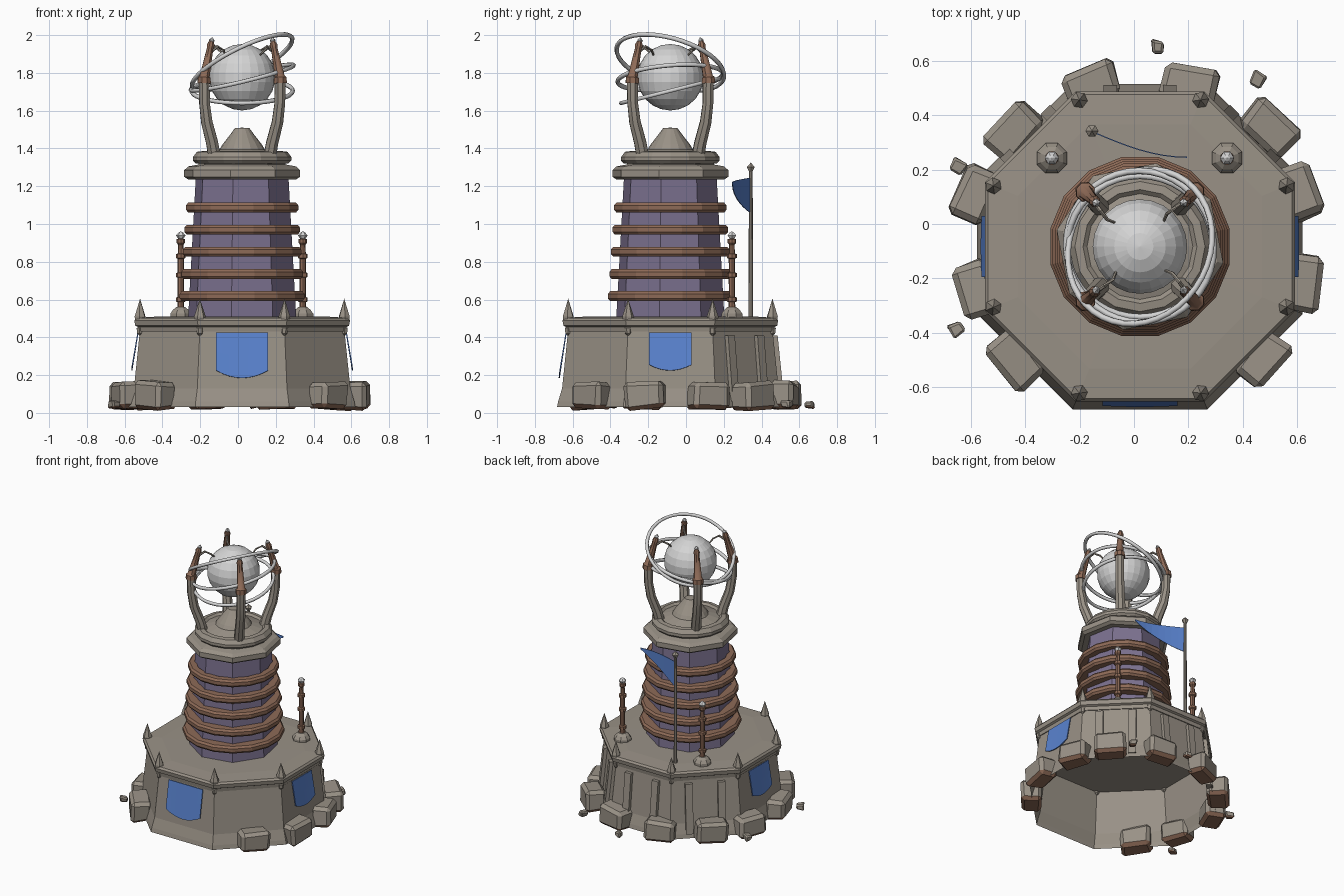
import bpy, bmesh, math, random
from mathutils import Vector, Matrix

if "Cube" in bpy.data.objects:
    bpy.data.objects.remove(bpy.data.objects["Cube"])

random.seed(4)
CX, CY = 0.022, -0.083          # tower axis
OCT = math.cos(math.pi / 8)


def material(name, rgb):
    m = bpy.data.materials.new(name)
    m.diffuse_color = (*rgb, 1)
    m.use_nodes = True
    m.node_tree.nodes["Principled BSDF"].inputs["Base Color"].default_value = m.diffuse_color
    return m


STONE = material("stone", (0.32, 0.285, 0.24))
BROWN = material("copper brown", (0.27, 0.145, 0.095))
PURPLE = material("purple wall", (0.20, 0.165, 0.275))
BLUE = material("blue cloth", (0.10, 0.225, 0.62))
WHITE = material("pale silver", (0.66, 0.66, 0.66))


def add(name, bm, mats, smooth=None):
    bmesh.ops.recalc_face_normals(bm, faces=bm.faces)
    me = bpy.data.meshes.new(name)
    bm.to_mesh(me)
    bm.free()
    for m in (mats if isinstance(mats, (list, tuple)) else [mats]):
        me.materials.append(m)
    ob = bpy.data.objects.new(name, me)
    bpy.context.collection.objects.link(ob)
    if smooth:
        bpy.context.view_layer.objects.active = ob
        ob.select_set(True)
        bpy.ops.object.shade_smooth_by_angle(angle=math.radians(smooth))
        ob.select_set(False)
    return ob


def lathe(name, prof, n, mat, at=(CX, CY), rot=0.0, closed=False, smooth=None):
    """Spin (radius, z) points into an n-sided solid."""
    bm = bmesh.new()
    rings = []
    for r, z in prof:
        a = [rot + 2 * math.pi * k / n for k in range(n)]
        rings.append([bm.verts.new((at[0] + r * math.cos(t), at[1] + r * math.sin(t), z)) for t in a])
    pairs = list(zip(rings, rings[1:])) + ([(rings[-1], rings[0])] if closed else [])
    for lo, hi in pairs:
        for k in range(n):
            j = (k + 1) % n
            bm.faces.new((lo[k], lo[j], hi[j], hi[k]))
    bmesh.ops.remove_doubles(bm, verts=bm.verts, dist=1e-5)
    return add(name, bm, mat, smooth)


def tube(name, pts, radii, n, mat, smooth=40):
    """Sweep an n-gon along a path with one radius per point."""
    bm = bmesh.new()
    pts = [Vector(p) for p in pts]
    rings = []
    for i, p in enumerate(pts):
        d = (pts[min(i + 1, len(pts) - 1)] - pts[max(i - 1, 0)]).normalized()
        u = d.cross(Vector((0.31, 0.87, 0.05))).normalized()
        v = d.cross(u)
        rings.append([bm.verts.new(p + radii[i] * (u * math.cos(t) + v * math.sin(t)))
                      for t in (2 * math.pi * k / n for k in range(n))])
    for lo, hi in zip(rings, rings[1:]):
        for k in range(n):
            j = (k + 1) % n
            bm.faces.new((lo[k], lo[j], hi[j], hi[k]))
    bm.faces.new(rings[0])
    bm.faces.new(rings[-1])
    return add(name, bm, mat, smooth)


def oct_prof(prof):
    """Convert flat-side distances to corner radii."""
    return [(r / OCT, z) for r, z in prof]


# Octagonal base shell, open underneath, and its deck
lathe("base_wall", oct_prof([(0.60, 0.03), (0.594, 0.06), (0.573, 0.13), (0.542, 0.43)]),
      8, STONE, rot=math.pi / 8)
lathe("deck", oct_prof([(0.0, 0.43), (0.548, 0.43), (0.552, 0.455), (0.566, 0.462), (0.571, 0.49),
                        (0.56, 0.503), (0.45, 0.51), (0.0, 0.512)]), 8, STONE, rot=math.pi / 8)

# Corner spikes and the brackets below them
for k in range(8):
    a = math.pi / 8 + k * math.pi / 4
    p = (CX + 0.585 * math.cos(a), CY + 0.585 * math.sin(a))
    lathe("corner_spike", [(0, 0.485), (0.028, 0.485), (0.031, 0.51), (0, 0.605)], 6, STONE, p, a)
    lathe("corner_bracket", [(0, 0.405), (0.016, 0.42), (0.02, 0.45), (0, 0.46)], 6, STONE, p, a)


def wall_point(a, t, z, out):
    """Point on the base wall facing angle a, t sideways, pushed outward."""
    d = 0.573 - (z - 0.13) * 0.031 / 0.30 + out
    return Vector((CX + d * math.cos(a) - t * math.sin(a), CY + d * math.sin(a) + t * math.cos(a), z))


# Vertical ribs on the three rear walls
for deg in (45, 90, 135):
    for t in (-0.11, 0.11):
        bm = bmesh.new()
        vs = [bm.verts.new(wall_point(math.radians(deg), t + s, z, o))
              for z in (0.06, 0.41) for s, o in ((-0.025, -0.02), (0.025, -0.02), (0.025, 0.024), (-0.025, 0.024))]
        bmesh.ops.convex_hull(bm, input=vs)
        add("wall_rib", bm, STONE)

# Hanging banners with rounded lower edge
for deg, w, low, tip in ((-90, 0.138, 0.225, 0.185), (0, 0.112, 0.255, 0.225), (180, 0.112, 0.255, 0.225)):
    bm = bmesh.new()
    cols = []
    for i in range(9):
        s = i / 4 - 1
        zb = low - (low - tip) * (1 - s * s)
        cols.append([bm.verts.new(wall_point(math.radians(deg), s * w, 0.425 + (zb - 0.425) * f, 0.012 + 0.012 * f))
                     for f in (0, 0.5, 1)])
    for a, b in zip(cols, cols[1:]):
        for j in range(2):
            bm.faces.new((a[j], b[j], b[j + 1], a[j + 1]))
    ob = add("banner", bm, BLUE)
    ob.modifiers.new("thickness", 'SOLIDIFY').thickness = 0.006

# Tower shaft with its copper bands
TR = math.radians(33.75)
lathe("tower_shaft", [(0.292, 0.50), (0.25, 1.25)], 8, PURPLE, rot=TR)
for i, z in enumerate((0.618, 0.735, 0.853, 0.97, 1.087)):
    r = 0.337 - 0.0085 * i
    lathe("tower_band", [(0.25, z - 0.026), (r - 0.012, z - 0.026), (r, z - 0.012), (r, z + 0.012),
                         (r - 0.012, z + 0.026), (0.25, z + 0.026)], 16, BROWN, rot=math.pi / 16, closed=True)

# Collar, upper disc and central spout
lathe("collar", [(0, 1.235), (0.29, 1.235), (0.313, 1.25), (0.313, 1.285), (0.29, 1.305), (0.235, 1.315),
                 (0.235, 1.335), (0, 1.335)], 8, STONE, rot=TR)
lathe("upper_disc", [(0, 1.32), (0.245, 1.32), (0.26, 1.335), (0.26, 1.355), (0.24, 1.382), (0.21, 1.386),
                     (0.195, 1.372), (0.12, 1.395), (0.105, 1.42), (0.062, 1.475), (0.038, 1.508), (0, 1.51)],
      16, STONE)

# Four curved arms with copper tips, crystals and inward prongs
for k in range(4):
    a = math.pi / 4 + k * math.pi / 2

    def rp(r, z, t=0.0):
        return (CX + r * math.cos(a) - t * math.sin(a), CY + r * math.sin(a) + t * math.cos(a), z)
    tube("arm", [rp(0.205, 1.35), rp(0.225, 1.43), rp(0.265, 1.54), rp(0.282, 1.64), rp(0.284, 1.75)],
         [0.036, 0.034, 0.032, 0.03, 0.031], 8, STONE)
    tube("arm_tip", [rp(0.285, 1.745), rp(0.284, 1.775), rp(0.281, 1.78), rp(0.24, 1.93), rp(0.236, 1.945),
                     rp(0.23, 1.965)], [0.038, 0.036, 0.028, 0.018, 0.022, 0.014], 8, BROWN)
    tube("tip_crystal", [rp(0.231, 1.955), rp(0.228, 1.972), rp(0.223, 1.988)], [0.008, 0.016, 0.002], 5, WHITE)
    tube("prong", [rp(0.25, 1.90), rp(0.195, 1.94, 0.01), rp(0.155, 1.92, 0.015), rp(0.12, 1.885, 0.0)],
         [0.008, 0.008, 0.007, 0.004], 6, STONE)

# Floating orb
bm = bmesh.new()
bmesh.ops.create_uvsphere(bm, u_segments=24, v_segments=11, radius=0.176,
                          matrix=Matrix.Translation((CX, CY, 1.777)))
add("orb", bm, WHITE)

# Tilted orbit rings: radius, centre height, slope along x and y
for R, zc, sx, sy in ((0.295, 1.855, 0.50, -0.30), (0.28, 1.775, 0.24, 0.08), (0.268, 1.705, 0.0, 0.25)):
    ob = lathe("orbit_ring", [(R + 0.012 * math.cos(t), 0.012 * math.sin(t))
                              for t in (k * math.pi / 3 for k in range(6))],
               40, WHITE, at=(0, 0), closed=True, smooth=70)
    ob.matrix_world = (Matrix.Translation((CX, CY, zc))
                       @ Vector((0, 0, 1)).rotation_difference(Vector((-sx, -sy, 1))).to_matrix().to_4x4())

# Two lamp posts at the rear of the deck
for p in ((-0.303, 0.243), (0.343, 0.243)):
    lathe("lamp_base", [(0, 0.50), (0.06, 0.50), (0.06, 0.525), (0.045, 0.545), (0.026, 0.56), (0, 0.56)],
          8, STONE, p, math.pi / 8)
    prof = [(0.019, 0.55)]
    for z in (0.60, 0.73, 0.83):
        prof += [(0.017, z - 0.014), (0.026, z - 0.01), (0.026, z + 0.01), (0.016, z + 0.014)]
    lathe("lamp_post", prof + [(0.014, 0.89), (0.022, 0.90), (0.022, 0.92), (0, 0.925)], 8, BROWN, p)
    lathe("lamp_crystal", [(0, 0.915), (0.014, 0.922), (0.026, 0.94), (0.012, 0.955), (0, 0.962)], 6, WHITE, p)

# Flagpole with finial and a waving pennant
FP = (-0.155, 0.343)
lathe("flagpole", [(0.012, 0.50), (0.010, 1.29), (0, 1.29)], 8, STONE, FP)
lathe("flagpole_finial", [(0, 1.275), (0.012, 1.28), (0.024, 1.302), (0, 1.325)], 6, STONE, FP)
bm = bmesh.new()
cols = []
for i in range(9):
    t = i / 8
    x, y = FP[0] + 0.35 * t, FP[1] - 0.095 * math.sin(t * math.pi / 2)
    cols.append([bm.verts.new((x, y, 1.245 - 0.025 * t)), bm.verts.new((x, y, 1.06 + 0.15 * t ** 1.2))])
for a, b in zip(cols, cols[1:]):
    bm.faces.new((a[0], b[0], b[1], a[1]))
add("pennant", bm, BLUE).modifiers.new("thickness", 'SOLIDIFY').thickness = 0.004


def rock(name, x, y, z, size, bevel, jitter):
    """Jittered, bevelled block turned to face the tower, brown underneath."""
    bm = bmesh.new()
    bmesh.ops.create_cube(bm, size=1)
    for v in bm.verts:
        v.co *= 1 + random.uniform(-jitter, jitter)
    bmesh.ops.scale(bm, vec=size, verts=bm.verts)
    bmesh.ops.bevel(bm, geom=bm.edges[:], offset=bevel, segments=1, affect='EDGES')
    ang = math.atan2(y - CY, x - CX) - math.pi / 2 + random.uniform(-0.12, 0.12)
    bmesh.ops.transform(bm, verts=bm.verts, matrix=Matrix.Translation((x, y, z)) @ Matrix.Rotation(ang, 4, 'Z')
                        @ Matrix.Rotation(random.uniform(-0.08, 0.08), 4, 'Y'))
    low = min(v.co.z for v in bm.verts)
    if low < 0.004:
        bmesh.ops.translate(bm, vec=(0, 0, 0.004 - low), verts=bm.verts)
    bm.normal_update()
    for f in bm.faces:
        f.material_index = 1 if f.normal.z < -0.5 else 0
    add(name, bm, [STONE, BROWN])


# Boulders around the foot and loose debris
for x, y in ((-0.16, 0.51), (0.20, 0.515), (-0.44, 0.34), (0.50, 0.35), (-0.585, 0.11), (0.61, 0.12),
             (-0.585, -0.24), (0.62, -0.21), (-0.435, -0.50), (0.47, -0.50)):
    rock("boulder", x, y, 0.092, (0.205, 0.14, 0.145), 0.022, 0.1)
for x, y in ((0.09, 0.65), (0.456, 0.53), (-0.65, 0.21), (-0.65, -0.385)):
    rock("debris", x, y, 0.045, (0.05, 0.055, 0.04), 0.008, 0.3)
